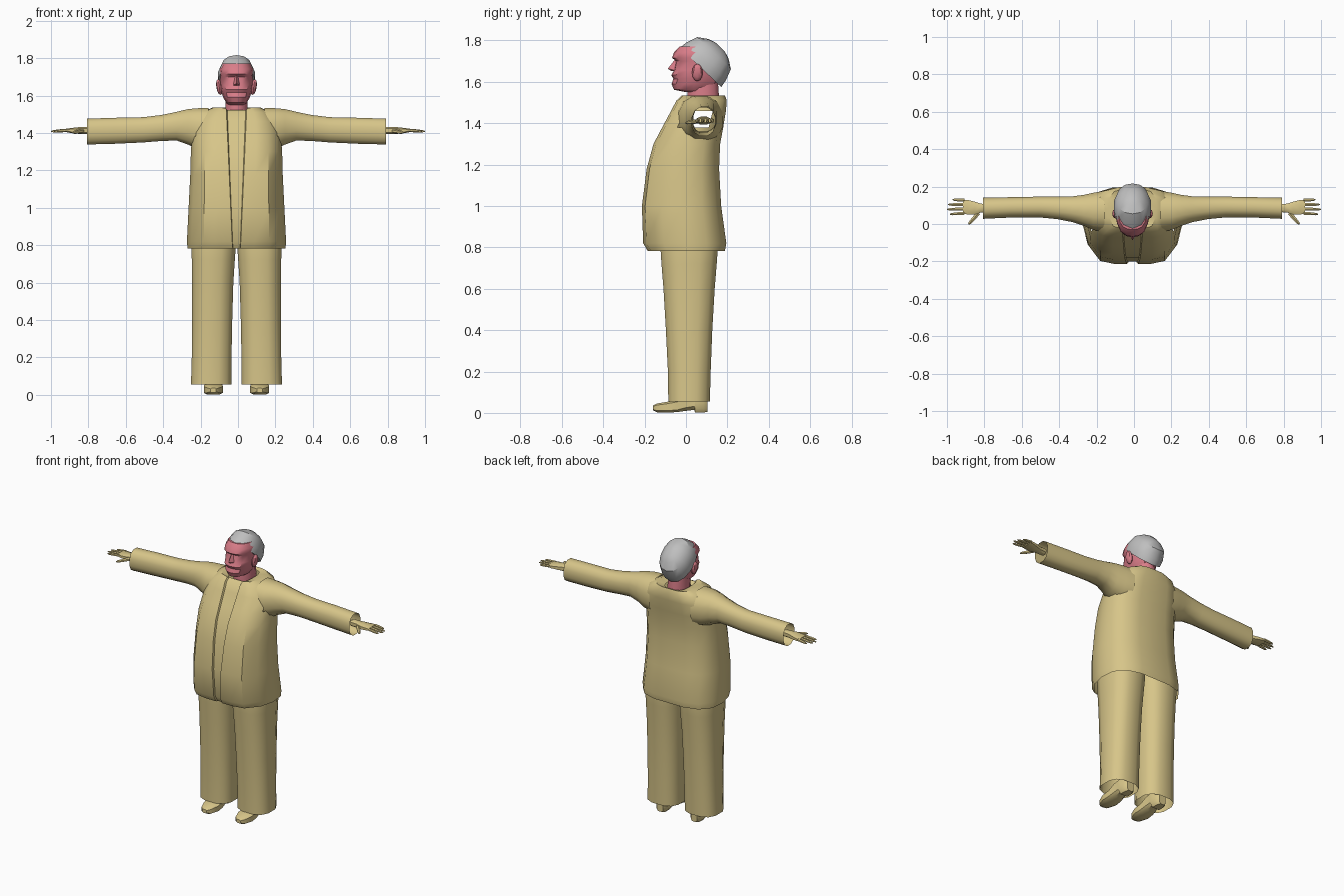
import bpy, bmesh, math
from mathutils import Vector

if "Cube" in bpy.data.objects:
    bpy.data.objects.remove(bpy.data.objects["Cube"])

CX = -0.008  # body centre line


def material(name, rgb):
    m = bpy.data.materials.new(name)
    m.diffuse_color = (*rgb, 1)
    m.use_nodes = True
    m.node_tree.nodes["Principled BSDF"].inputs["Base Color"].default_value = m.diffuse_color
    return m


TAN = material("tan_cloth", (0.68, 0.56, 0.25))
PINK = material("pink_skin", (0.70, 0.205, 0.25))
GREY = material("grey_cap", (0.52, 0.52, 0.52))


def finish(name, bm, mat, angle=40, dx=CX):
    bmesh.ops.recalc_face_normals(bm, faces=bm.faces)
    me = bpy.data.meshes.new(name)
    bm.to_mesh(me)
    bm.free()
    me.materials.append(mat)
    for p in me.polygons:
        p.use_smooth = True
    me.set_sharp_from_angle(angle=math.radians(angle))
    ob = bpy.data.objects.new(name, me)
    ob.location.x = dx
    bpy.context.collection.objects.link(ob)
    return ob


def loft(name, rings, mat, start=False, end=False, angle=40, dx=CX, skip=None):
    """Skin closed rings of points; optional caps and a face-skipping test."""
    bm = bmesh.new()
    vs = [[bm.verts.new(p) for p in r] for r in rings]
    n = len(vs[0])
    for a, b in zip(vs, vs[1:]):
        for i in range(n):
            j = (i + 1) % n
            quad = (a[i], a[j], b[j], b[i])
            if skip and skip(sum((v.co for v in quad), Vector()) / 4):
                continue
            bm.faces.new(quad)
    if start:
        bm.faces.new(vs[0])
    if end:
        bm.faces.new(vs[-1])
    return finish(name, bm, mat, angle, dx)


def oval(a, b, n=12, power=1.0):
    """Points of an oval; power under 1 makes it boxier."""
    out = []
    for i in range(n):
        t = 2 * math.pi * (i + 0.5) / n
        c, s = math.cos(t), math.sin(t)
        out.append((a * math.copysign(abs(c) ** power, c),
                    b * math.copysign(abs(s) ** power, s)))
    return out


def mirrored(half):
    """Close a half outline that starts and ends on x = 0."""
    return half + [(-x, y, z) for x, y, z in half[-2:0:-1]]


# Jacket body: height, front, back, half width
jacket_rows = [(.783, -.185, .188, .262), (.82, -.207, .195, .265), (1.0, -.213, .17, .256),
               (1.18, -.19, .16, .247), (1.3, -.157, .165, .244), (1.38, -.115, .18, .238),
               (1.46, -.072, .193, .222), (1.51, -.046, .197, .185), (1.535, -.02, .188, .13),
               (1.525, .0, .165, .072)]
jacket = []
for k, (z, yf, yb, w) in enumerate(jacket_rows):
    pl = .022 + (z - .8) * .045          # placket half width
    dip = .025 if k == 9 else .012 if k == 8 else 0
    d = yb - yf
    half = [(0, yf + .012, z - dip), (pl * .9, yf + .012, z - dip), (pl, yf, z - dip * .5)]
    half += [(pl + fx * (w - pl), yf + t * d, z) for fx, t in ((.3, 0), (.63, .04), (.9, .25))]
    half += [(fx * w, yf + t * d, z) for fx, t in ((1, .5), (.96, .76), (.75, .93), (.4, 1), (0, 1))]
    jacket.append(mirrored(half))
loft("jacket_body", jacket, TAN,
     skip=lambda c: abs(c.x) > .2 and 1.38 < c.z < 1.46 and -.01 < c.y < .16)

# Sleeves: x, y front, y back, z bottom, z top
sleeve_rows = [(.15, -.045, .18, 1.30, 1.537), (.21, -.035, .17, 1.31, 1.535), (.26, -.012, .158, 1.335, 1.53),
               (.32, .008, .15, 1.357, 1.515), (.40, .024, .148, 1.355, 1.498), (.50, .034, .148, 1.347, 1.486),
               (.65, .033, .145, 1.34, 1.483), (.80, .026, .142, 1.336, 1.478)]
for s, side in ((-1, "right"), (1, "left")):
    rings = [[(s * x, (y0 + y1) / 2 + a, (z0 + z1) / 2 + b)
              for a, b in oval((y1 - y0) / 2, (z1 - z0) / 2, 12, .85)]
             for x, y0, y1, z0, z1 in sleeve_rows]
    loft(side + "_sleeve", rings, TAN)

    # Trouser leg: z, inner x, outer x, front, back
    leg_rows = [(.055, .025, .246, -.088, .118), (.2, .024, .242, -.09, .122), (.4, .02, .24, -.1, .13),
                (.6, .014, .24, -.112, .142), (.72, .006, .242, -.122, .152), (.8, 0, .245, -.127, .158),
                (.92, 0, .235, -.12, .15)]
    rings = [[(s * ((x0 + x1) / 2 + a), (y0 + y1) / 2 + b, z)
              for a, b in oval((x1 - x0) / 2, (y1 - y0) / 2, 12, .75)]
             for z, x0, x1, y0, y1 in leg_rows]
    loft(side + "_trouser_leg", rings, TAN)

    # Shoe: y, half width, bottom, top
    shoe_rows = [(-.16, .016, .012, .036), (-.14, .036, .002, .046), (-.09, .053, 0, .055),
                 (-.04, .05, .003, .066), (.0, .044, .008, .1), (.04, .042, .013, .11),
                 (.044, .042, 0, .11), (.085, .04, 0, .1), (.105, .024, .004, .08)]
    rings = [[(s * .124 + a, y, (z0 + z1) / 2 + b)
              for a, b in oval(w, (z1 - z0) / 2, 8, .5)] for y, w, z0, z1 in shoe_rows]
    loft(side + "_shoe", rings, TAN, True, True)

    # Palm: x, y centre, half width, half thickness
    palm_rows = [(.77, .085, .022, .02), (.82, .085, .025, .02), (.85, .085, .036, .019),
                 (.89, .09, .041, .014), (.915, .092, .038, .011)]
    rings = [[(s * x, y + a, 1.413 + b) for a, b in oval(w, h, 8, .7)] for x, y, w, h in palm_rows]
    loft(side + "_palm", rings, TAN, True, True, dx=0)

    # Fingers and thumb: root, tip, radius
    digits = [((.905, .058 + .023 * i, 1.415), (tip, .052 + .026 * i, 1.408), .0095)
              for i, tip in enumerate((.985, 1.0, .995, .97))]
    digits.append(((.83, .06, 1.41), (.885, -.002, 1.402), .012))
    for i, (p, q, r) in enumerate(digits):
        p, q = Vector(p), Vector(q)
        across = Vector((0, 1, 0)) if i < 4 else Vector((.7, .7, 0))
        rings = []
        for t, f in ((0, 1), (.5, .95), (.85, .75), (1, .3)):
            c = p.lerp(q, t)
            ring = [c + across * a + Vector((0, 0, b)) for a, b in oval(r * f, r * f * .9, 6)]
            rings.append([(s * v.x, v.y, v.z) for v in ring])
        loft(side + ("_thumb" if i == 4 else "_finger_%d" % (i + 1)), rings, TAN, True, True, dx=0)

    # Ear
    bm = bmesh.new()
    bmesh.ops.create_uvsphere(bm, u_segments=8, v_segments=6, radius=1)
    for v in bm.verts:
        x, y, z = v.co
        v.co = (s * (.092 + x * .016 + z * .006), .055 + y * .026, 1.645 + z * .042)
    finish(side + "_ear", bm, PINK)

# Neck
neck_rows = [(1.46, .085, .064, .08), (1.52, .083, .062, .08), (1.6, .082, .06, .075)]
loft("neck", [[(a, y + b, z) for a, b in oval(w, d, 12)] for z, y, w, d in neck_rows], PINK)

# Head: height, front, back, half width
head_rows = [(1.55, .0, .12, .045), (1.562, -.058, .13, .056), (1.59, -.07, .15, .071),
             (1.615, -.061, .16, .08), (1.632, -.071, .166, .084), (1.655, -.058, .172, .088),
             (1.7, -.048, .18, .09), (1.716, -.067, .18, .092), (1.742, -.058, .17, .09),
             (1.77, -.03, .12, .075)]
head = []
for z, yf, yb, w in head_rows:
    half = [(fx * w, yf + t * (yb - yf), z) for fx, t in
            ((0, 0), (.35, .02), (.68, .1), (.9, .28), (1, .5), (.92, .75), (.6, .94), (0, 1))]
    head.append(mirrored(half))
loft("head", head, PINK, True, True, angle=35)

# Nose
bm = bmesh.new()
for p in ((0, -.05, 1.712), (.008, -.04, 1.71), (-.008, -.04, 1.71), (0, -.088, 1.664),
          (.02, -.05, 1.655), (-.02, -.05, 1.655), (0, -.07, 1.652)):
    bm.verts.new(p)
bmesh.ops.convex_hull(bm, input=bm.verts)
finish("nose", bm, PINK, 30)

# Cap: tilted dome, rows of height along the tilt, half width, half length
up = Vector((0, .69, .725))
back = Vector((0, .725, -.69))
cap_rows = [(0, .098, .138), (.04, .102, .132), (.095, .086, .112), (.125, .05, .068), (.137, .018, .03)]
rings = [[Vector((0, .07, 1.67)) + up * h + back * b + Vector((a, 0, 0))
          for a, b in oval(w, d, 14, .9)] for h, w, d in cap_rows]
loft("cap", rings, GREY, True, True, angle=35)
